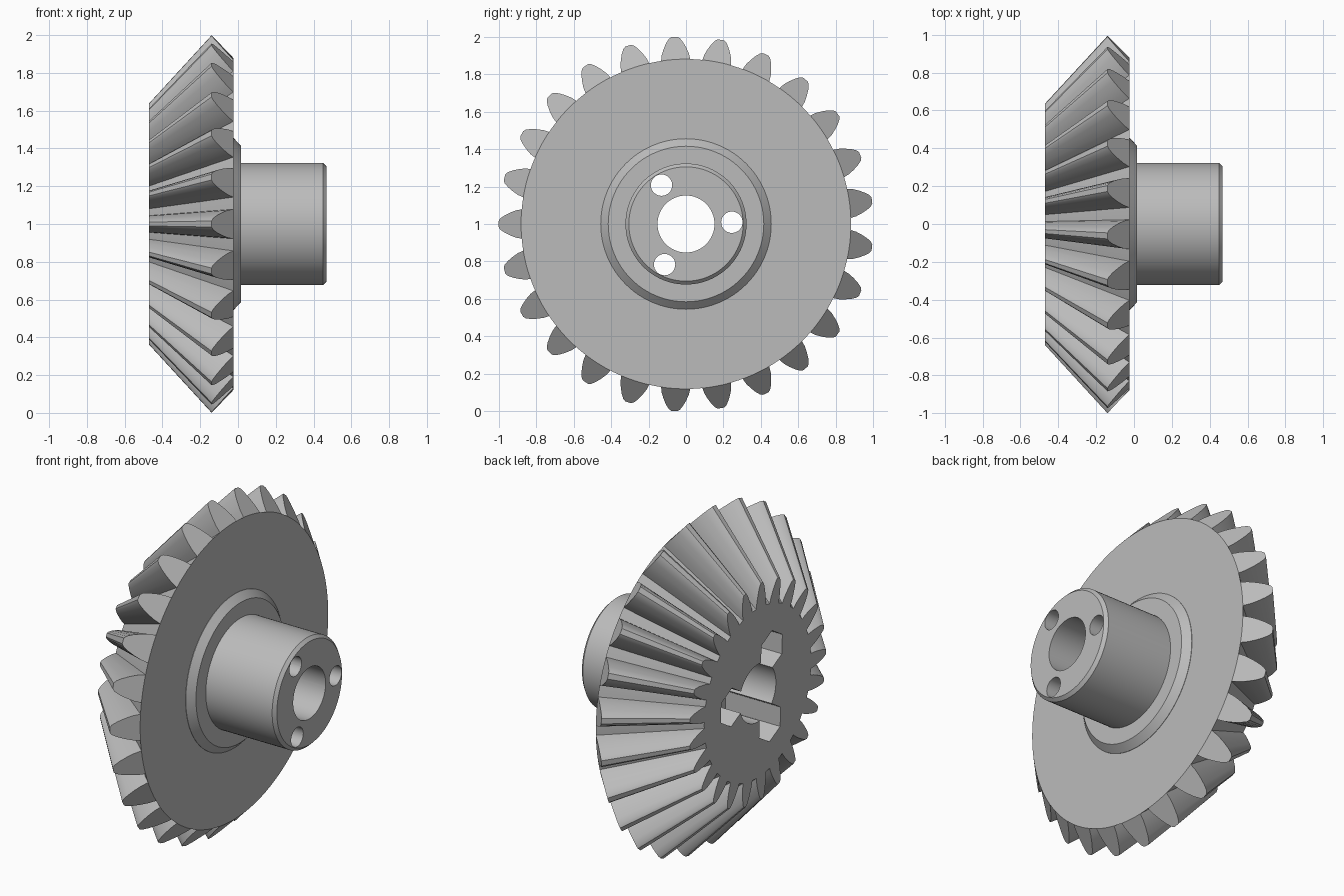
import bpy, bmesh
from math import sin, cos, pi, radians

if "Cube" in bpy.data.objects:
    bpy.data.objects.remove(bpy.data.objects["Cube"])

steel = bpy.data.materials.new("light_grey")
steel.use_nodes = True
grey = (0.5, 0.5, 0.5, 1)
steel.diffuse_color = grey
steel.node_tree.nodes["Principled BSDF"].inputs["Base Color"].default_value = grey

AXIS_Z = 1.0
TEETH = 25
APEX = -1.057              # common apex of the tooth cones
SMALL_X = -0.47            # flat small end
ROOT_X, ROOT_R = -0.025, 0.88


def to_object(name, bm):
    bmesh.ops.recalc_face_normals(bm, faces=bm.faces)
    mesh = bpy.data.meshes.new(name)
    bm.to_mesh(mesh)
    bm.free()
    mesh.materials.append(steel)
    obj = bpy.data.objects.new(name, mesh)
    bpy.context.collection.objects.link(obj)
    return obj


def polar(bm, x, r, a, y=0, z=0):
    return bm.verts.new((x, y + r * cos(a), AXIS_Z + z + r * sin(a)))


def turned(name, profile, sides, y=0, z=0, start=0):
    """Closed solid turned about the x direction from (x, radius) pairs."""
    bm = bmesh.new()
    rings = [[polar(bm, x, r, start + 2 * pi * i / sides, y, z) for i in range(sides)]
             for x, r in profile]
    bm.faces.new(rings[0])
    bm.faces.new(rings[-1])
    for a, b in zip(rings, rings[1:]):
        for i in range(sides):
            j = (i + 1) % sides
            bm.faces.new((a[i], a[j], b[j], b[i]))
    return to_object(name, bm)


def bevel_gear():
    """Tapered teeth on a cone; every section shrinks towards the apex."""
    bm = bmesh.new()
    # (height along back cone, half angle) up one flank
    flank = [(0, 0.089), (0.25, 0.08), (0.5, 0.065), (0.75, 0.047), (0.93, 0.03), (1, 0.016)]
    section = [(t, -a) for t, a in flank] + [(t, a) for t, a in reversed(flank)]
    pitch = 2 * pi / TEETH
    gap = pitch - 2 * flank[0][1]
    section += [(0, flank[0][1] + gap * k / 3) for k in (1, 2)]
    tooth_n = 2 * len(flank)
    small, big, disc = [], [], []
    for i in range(TEETH):
        mid = pi + i * pitch
        outer = []
        for t, a in section:
            x, r = ROOT_X - 0.115 * t, ROOT_R + 0.12 * t
            outer.append(polar(bm, x, r, mid + a))
            small.append(polar(bm, SMALL_X, r * (SMALL_X - APEX) / (x - APEX), mid + a))
        base = [polar(bm, ROOT_X, ROOT_R, mid + flank[0][1] * k / 2) for k in (-1, 0, 1)]
        bm.faces.new(outer[:tooth_n] + base[::-1])
        disc += [outer[0]] + base + outer[tooth_n - 1:]
        big += outer
    for i in range(len(big)):
        j = (i + 1) % len(big)
        bm.faces.new((small[i], small[j], big[j], big[i]))
    bm.faces.new(small)
    bm.faces.new(disc)
    return to_object("bevel_gear", bm)


def combine(target, tool, operation):
    mod = target.modifiers.new(tool.name, "BOOLEAN")
    mod.operation, mod.solver, mod.object = operation, "EXACT", tool
    bpy.context.view_layer.objects.active = target
    bpy.ops.object.modifier_apply(modifier=mod.name)
    bpy.data.objects.remove(tool)


gear = bevel_gear()

# Collar and hub
combine(gear, turned("hub", [(-0.2, 0.455), (-0.023, 0.455), (0.015, 0.415), (0.015, 0.323),
                             (0.45, 0.323), (0.468, 0.305)], 96), "UNION")

# Shaft bore, wider on the toothed side
combine(gear, turned("bore", [(-0.6, 0.17), (-0.11, 0.17), (-0.11, 0.152), (0.6, 0.152)], 64),
        "DIFFERENCE")

# Three bolt holes with hexagonal nut pockets
for k in range(3):
    a = radians(2.2 + 120 * k)
    y, z = 0.245 * cos(a), 0.245 * sin(a)
    combine(gear, turned("nut_pocket", [(-0.6, 0.113), (-0.11, 0.113)], 6, y, z, a + pi / 6),
            "DIFFERENCE")
    combine(gear, turned("bolt_hole", [(-0.3, 0.057), (0.6, 0.057)], 32, y, z), "DIFFERENCE")

bpy.ops.object.select_all(action="DESELECT")
gear.select_set(True)
bpy.context.view_layer.objects.active = gear
bpy.ops.object.shade_smooth_by_angle(angle=radians(25))
